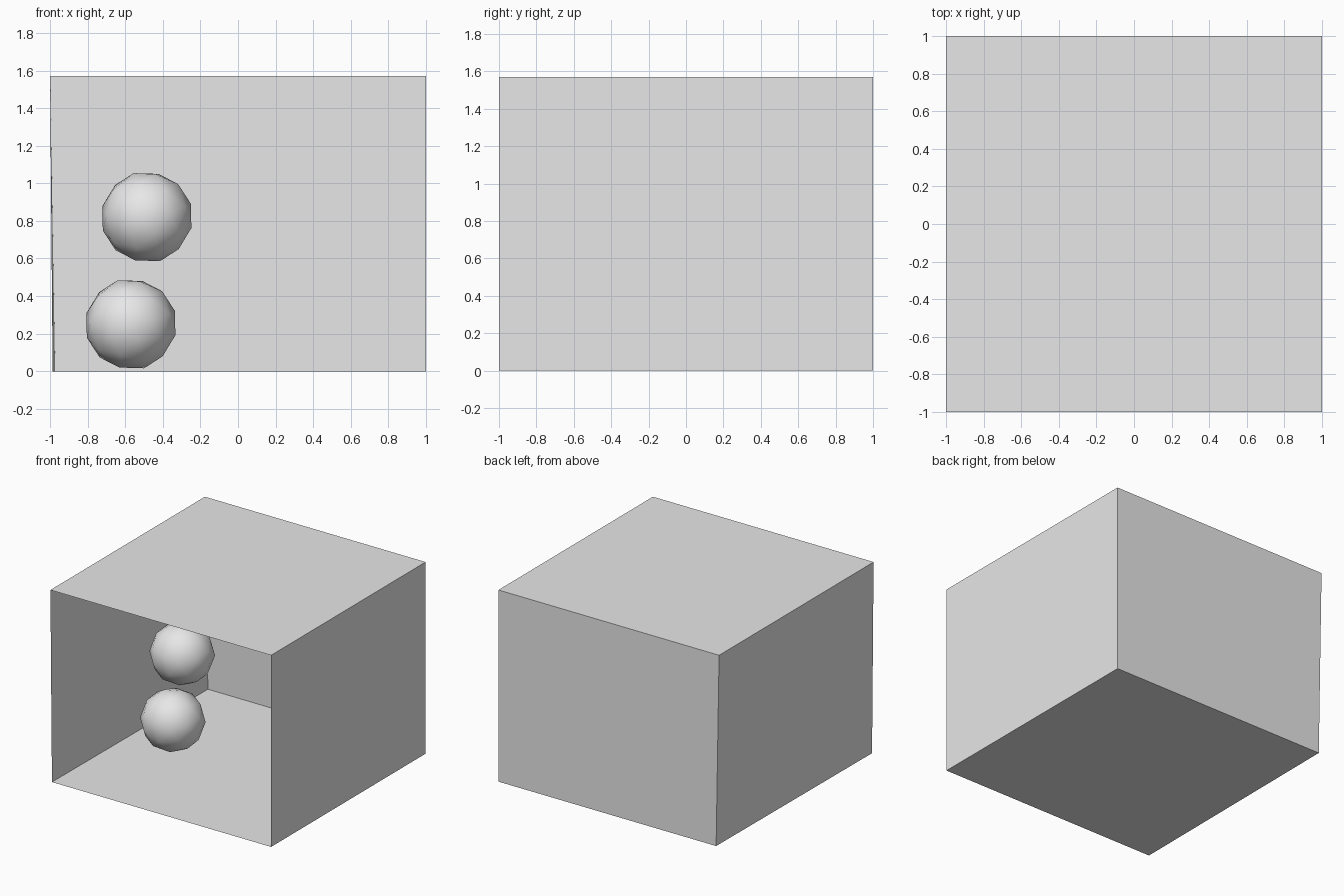
import bpy
import bmesh
from math import radians

cube = bpy.data.objects.get("Cube")
if cube:
    bpy.data.objects.remove(cube, do_unlink=True)

HEIGHT = 1.57

grey = bpy.data.materials.new("light_grey")
grey.use_nodes = True
grey.diffuse_color = (0.8, 0.8, 0.8, 1)
grey.node_tree.nodes["Principled BSDF"].inputs["Base Color"].default_value = grey.diffuse_color


def add_box():
    """Thin-walled box, open at the front, with a slightly leaning side wall."""
    bm = bmesh.new()
    bmesh.ops.create_cube(bm, size=2)
    front = [f for f in bm.faces if f.normal.y < -0.5]
    bmesh.ops.delete(bm, geom=front, context="FACES_ONLY")
    for v in bm.verts:
        v.co.z = HEIGHT if v.co.z > 0 else 0
        # The foot of the wall is pulled inward, more at the back
        if v.co.x < 0 and v.co.z == 0:
            v.co.x += 0.027 if v.co.y > 0 else 0.014
    mesh = bpy.data.meshes.new("open_box")
    bm.to_mesh(mesh)
    bm.free()
    mesh.materials.append(grey)
    box = bpy.data.objects.new("open_box", mesh)
    bpy.context.collection.objects.link(box)


def add_ball(name, location):
    """Low-poly ball with smooth shading."""
    bpy.ops.mesh.primitive_ico_sphere_add(
        subdivisions=2, radius=0.245, location=location,
        rotation=(radians(20), radians(8), radians(12)))
    ball = bpy.context.object
    ball.name = name
    ball.data.materials.append(grey)
    bpy.ops.object.shade_smooth()


add_box()
add_ball("lower_ball", (-0.57, -0.03, 0.25))
add_ball("upper_ball", (-0.485, -0.03, 0.82))
